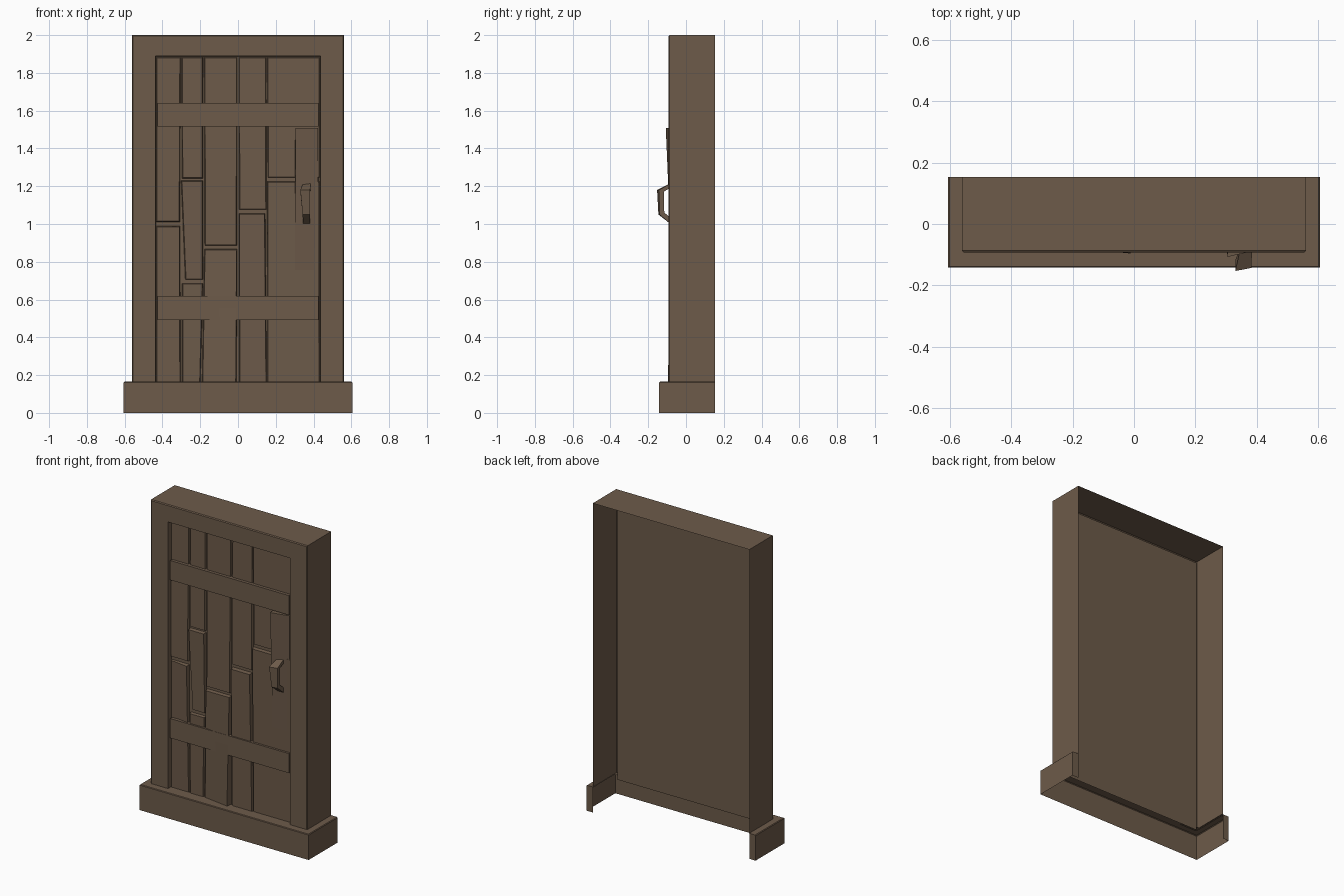
import bpy, bmesh

if "Cube" in bpy.data.objects:
    bpy.data.objects.remove(bpy.data.objects["Cube"])

wood = bpy.data.materials.new("brown_wood")
wood.diffuse_color = (0.153, 0.104, 0.068, 1)
wood.use_nodes = True
wood.node_tree.nodes["Principled BSDF"].inputs["Base Color"].default_value = wood.diffuse_color

PANEL = -0.057   # depth of the flat backing behind the boards


def make(name, bm):
    me = bpy.data.meshes.new(name)
    bm.to_mesh(me)
    bm.free()
    me.materials.append(wood)
    ob = bpy.data.objects.new(name, me)
    bpy.context.collection.objects.link(ob)
    return ob


def loft(name, rows, closed=False, back_cap=True):
    """Skin quads between rows of points with equal counts."""
    bm = bmesh.new()
    vs = [[bm.verts.new(p) for p in r] for r in rows]
    for a, b in zip(vs, vs[1:]):
        n = len(a)
        for i in range(n if closed else n - 1):
            j = (i + 1) % n
            bm.faces.new((a[i], a[j], b[j], b[i]))
    if closed:
        bm.faces.new(vs[0][::-1])
    if closed and back_cap:
        bm.faces.new(vs[-1])
    bmesh.ops.recalc_face_normals(bm, faces=bm.faces)
    return make(name, bm)


def arch(w, y, top, bottom=0.16):
    return [(-w, y, bottom), (-w, y, top), (w, y, top), (w, y, bottom)]


def tray(w, y, z, r=0.56):
    b = 0.153
    return [(-r, b, z), (-w, b, z), (-w, y, z), (w, y, z), (w, b, z), (r, b, z)]


# door frame: outer walls, small bevel, front face and reveal, open at the back
loft("door_frame", [arch(0.56, 0.153, 2.0), arch(0.56, -0.087, 2.0),
                    arch(0.555, -0.093, 1.995), arch(0.437, -0.093, 1.889),
                    arch(0.435, PANEL, 1.887)][::-1])

# threshold step: front, sides, top rim and back ends, open below
loft("threshold", [tray(0.555, -0.062, 0.165, 0.555), tray(0.601, -0.138, 0.165),
                   tray(0.605, -0.142, 0.161), tray(0.605, -0.142, 0.0)])

# flat backing panel, a little smaller than the frame
loft("backing_panel", [[(-0.53, PANEL, 0.14), (0.53, PANEL, 0.14)],
                       [(-0.53, PANEL, 1.97), (0.53, PANEL, 1.97)]])


def plank(name, z0, l0, r0, y0, z1, l1, r1, y1, bev=0.004):
    """Board with chamfered rim: bottom (left, right, front y) and top (left, right, front y)."""
    (a, b), (c, d) = [y if isinstance(y, tuple) else (y, y) for y in (y0, y1)]
    front = [(l0, a, z0), (r0, b, z0), (r1, d, z1), (l1, c, z1)]
    y = PANEL - 0.0005
    back = [(l0 - bev, y, z0 - bev), (r0 + bev, y, z0 - bev),
            (r1 + bev, y, z1 + bev), (l1 - bev, y, z1 + bev)]
    loft(name, [front, back], closed=True, back_cap=False)


# upper boards
T, B = 1.88, 0.166
U = -0.065
plank("upper_plank_1", 1.015, -0.43, -0.312, -0.072, T, -0.43, -0.308, U)
plank("upper_plank_2", 1.245, -0.292, -0.190, -0.072, T, -0.295, -0.190, U)
plank("upper_plank_3", 0.890, -0.172, -0.010, -0.074, T, -0.175, -0.008, U)
plank("upper_plank_4", 1.080, 0.010, 0.147, -0.072, T, 0.008, 0.145, U)
plank("upper_plank_5", 1.250, 0.162, 0.428, -0.070, T, 0.158, 0.428, U)
# lower boards
plank("lower_plank_1", B, -0.43, -0.308, -0.066, 0.985, -0.43, -0.311, (-0.066, -0.083))
plank("middle_plank_2", 0.71, -0.275, -0.190, -0.070, 1.225, -0.297, -0.190, -0.080)
plank("lower_plank_2", B, -0.292, -0.203, -0.070, 0.682, -0.292, -0.190, -0.076)
plank("lower_plank_3", B, -0.186, -0.012, (-0.070, -0.096), 0.863, -0.174, -0.008, -0.080)
plank("lower_plank_4", B, 0.010, 0.148, -0.072, 1.052, 0.008, 0.140, -0.083)
plank("lower_plank_5", B, 0.160, 0.428, -0.068, 1.222, 0.158, 0.428, -0.080)
plank("lock_plank", 0.60, 0.300, 0.423, -0.068, 1.507, 0.305, 0.423, (-0.107, -0.080), 0.002)

# cross bars
for name, z in (("lower_cross_bar", 0.493), ("upper_cross_bar", 1.515)):
    plank(name, z, -0.425, 0.425, -0.087, z + 0.126, -0.425, 0.425, -0.087, 0.0)

# handle: bent strap along a D-shaped side path (left x, right x, outer left/right y, outer z, inner y/z)
path = [(0.347, 0.385, -0.075, -0.075, 1.22, -0.075, 1.195),
        (0.330, 0.382, -0.153, -0.143, 1.18, -0.117, 1.172),
        (0.342, 0.382, -0.146, -0.140, 1.05, -0.115, 1.06),
        (0.345, 0.382, -0.075, -0.075, 0.995, -0.075, 1.028)]
loft("door_handle", [[(l, yl, z), (r, yr, z), (r, yi, zi), (l, yi, zi)]
                     for l, r, yl, yr, z, yi, zi in path], closed=True)
